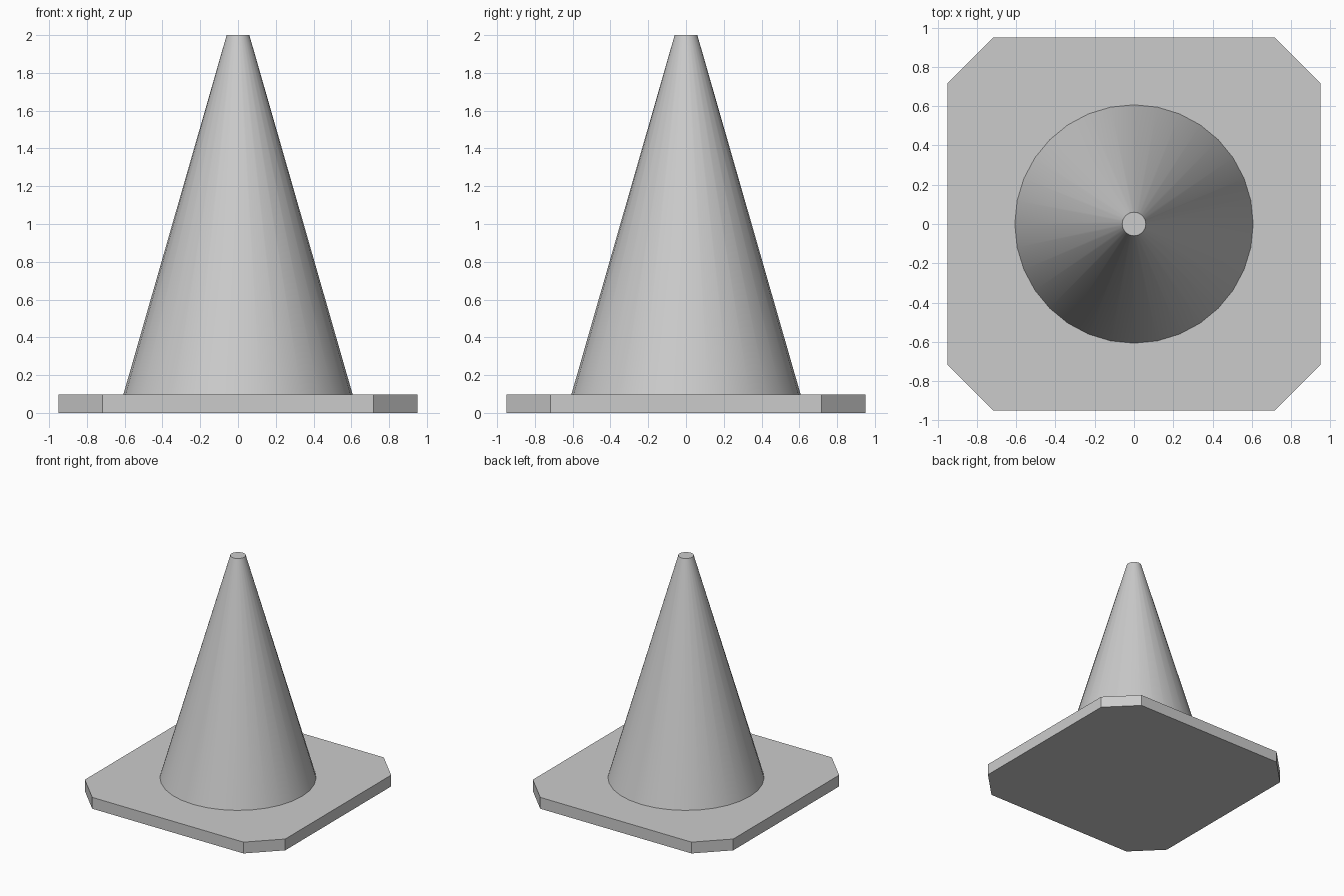
import bpy
import bmesh
import math

cube = bpy.data.objects.get("Cube")
if cube:
    bpy.data.objects.remove(cube, do_unlink=True)

HALF = 0.95        # half width of the base plate
CORNER = 0.717     # where the corner cuts begin
PLATE_TOP = 0.097
HEIGHT = 2.0

# Plain grey for the whole model
grey = bpy.data.materials.new("plain_grey")
grey.use_nodes = True
colour = (0.6, 0.6, 0.6, 1.0)
grey.diffuse_color = colour
grey.node_tree.nodes["Principled BSDF"].inputs["Base Color"].default_value = colour


def add_object(name, bm):
    bmesh.ops.recalc_face_normals(bm, faces=bm.faces)
    mesh = bpy.data.meshes.new(name)
    bm.to_mesh(mesh)
    bm.free()
    mesh.materials.append(grey)
    obj = bpy.data.objects.new(name, mesh)
    bpy.context.collection.objects.link(obj)
    return obj


# Base plate: square with cut corners, extruded upward
bm = bmesh.new()
outline = []
for quarter in range(4):
    c, s = round(math.cos(quarter * math.pi / 2)), round(math.sin(quarter * math.pi / 2))
    for x, y in ((HALF, -CORNER), (HALF, CORNER)):
        outline.append(bm.verts.new((c * x - s * y, s * x + c * y, 0)))
bottom = bm.faces.new(outline)
raised = bmesh.ops.extrude_face_region(bm, geom=[bottom], use_keep_orig=True)["geom"]
bmesh.ops.translate(bm, vec=(0, 0, PLATE_TOP),
                    verts=[v for v in raised if isinstance(v, bmesh.types.BMVert)])
add_object("base_plate", bm)

# Cone body with a flat tip, smooth round its side
bm = bmesh.new()
bmesh.ops.create_cone(bm, cap_ends=True, segments=32, radius1=0.607, radius2=0.06,
                      depth=HEIGHT - PLATE_TOP)
bmesh.ops.translate(bm, vec=(0, 0, (HEIGHT + PLATE_TOP) / 2), verts=bm.verts)
cone = add_object("cone_body", bm)
bpy.ops.object.select_all(action="DESELECT")
cone.select_set(True)
bpy.context.view_layer.objects.active = cone
bpy.ops.object.shade_smooth_by_angle(angle=math.radians(30))
